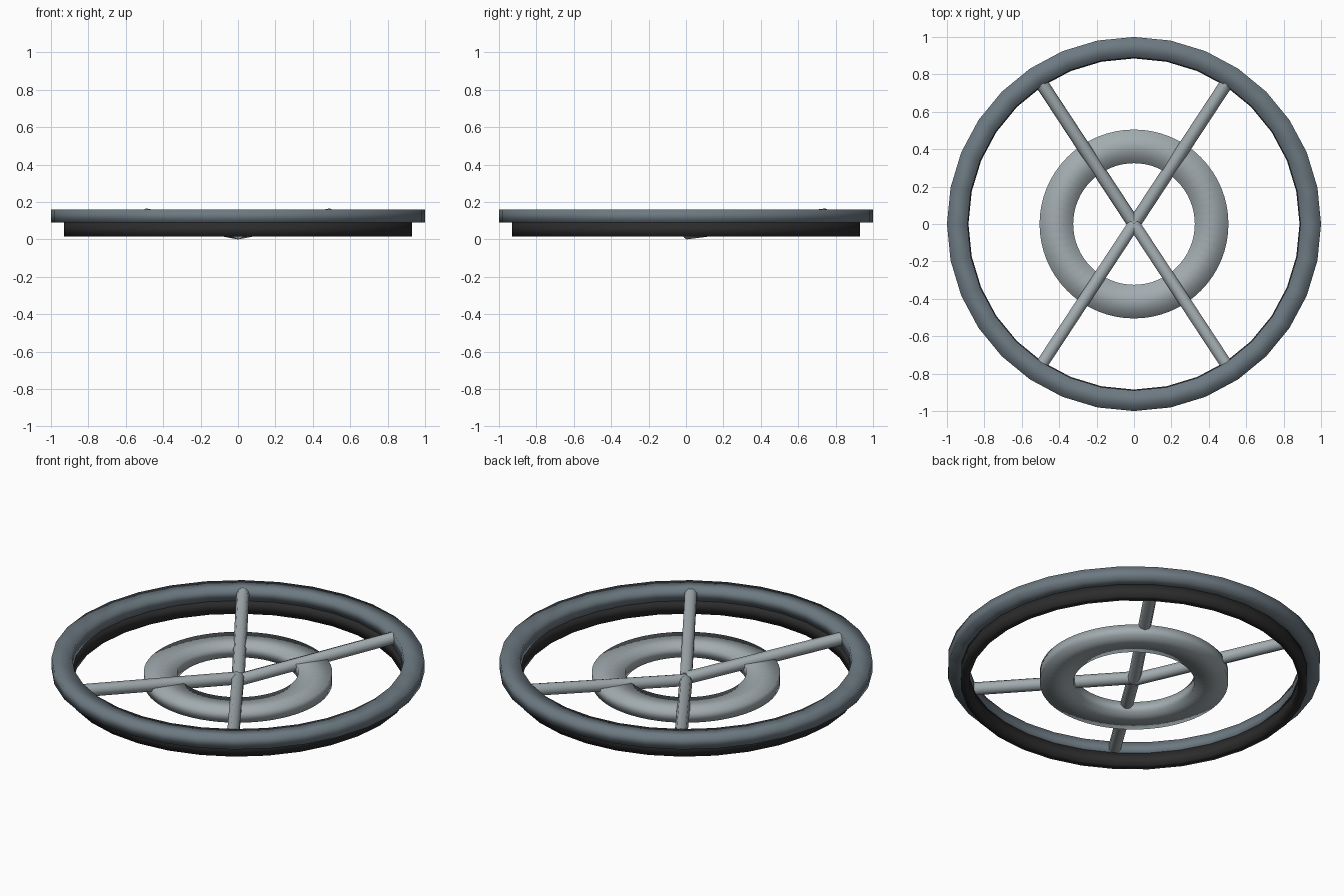
import bpy, bmesh
from math import cos, sin, pi, atan2
from mathutils import Vector, Matrix

if "Cube" in bpy.data.objects:
    bpy.data.objects.remove(bpy.data.objects["Cube"], do_unlink=True)


def material(name, rgb):
    mat = bpy.data.materials.new(name)
    mat.use_nodes = True
    color = (*rgb, 1)
    mat.diffuse_color = color
    mat.node_tree.nodes["Principled BSDF"].inputs["Base Color"].default_value = color
    return mat


def finish(name, bm, mat):
    bmesh.ops.recalc_face_normals(bm, faces=bm.faces)
    for face in bm.faces:
        face.smooth = True
    mesh = bpy.data.meshes.new(name)
    bm.to_mesh(mesh)
    bm.free()
    mesh.materials.append(mat)
    obj = bpy.data.objects.new(name, mesh)
    bpy.context.collection.objects.link(obj)
    return obj


def ring(name, inner, outer, low, high, sides, mat):
    """Band of square section swept around the vertical axis."""
    bm = bmesh.new()
    section = [(outer, low), (outer, high), (inner, high), (inner, low)]
    loops = []
    for i in range(sides):
        a = 2 * pi * i / sides
        loops.append([bm.verts.new((r * cos(a), r * sin(a), z)) for r, z in section])
    for i, here in enumerate(loops):
        there = loops[(i + 1) % sides]
        for j in range(len(section)):
            k = (j + 1) % len(section)
            bm.faces.new((here[j], there[j], there[k], here[k]))
    return finish(name, bm, mat)


def spoke(name, start, end, radius, sides, turn, mat):
    """Straight bar between two points with one corner or flat on top."""
    start, end = Vector(start), Vector(end)
    axis = (end - start).normalized()
    side = axis.cross(Vector((0, 0, 1))).normalized()
    up = side.cross(axis)
    bm = bmesh.new()
    ends = []
    for p in (start, end):
        ends.append([bm.verts.new(p + radius * (cos(a) * up + sin(a) * side))
                     for a in (turn + 2 * pi * i / sides for i in range(sides))])
    for i in range(sides):
        j = (i + 1) % sides
        bm.faces.new((ends[0][i], ends[0][j], ends[1][j], ends[1][i]))
    caps = [bm.faces.new(loop) for loop in ends]
    obj = finish(name, bm, mat)
    bpy.context.view_layer.objects.active = obj
    obj.select_set(True)
    bpy.ops.object.shade_smooth_by_angle(angle=pi / 3)
    obj.select_set(False)
    return obj


slate = material("slate_grey", (0.15, 0.19, 0.22))
silver = material("light_grey", (0.36, 0.41, 0.43))
black = material("soft_black", (0.025, 0.025, 0.025))

# Rim: wide grey band above a narrower black one
ring("upper_rim", 0.89, 1.0, 0.09, 0.16, 32, slate)
ring("lower_rim", 0.885, 0.93, 0.015, 0.09, 32, black)

# Flat inner ring
ring("inner_ring", 0.325, 0.505, 0.018, 0.085, 64, silver)

# Four spokes rising from the middle to the rim
bpy.ops.object.select_all(action='DESELECT')
for x, side in ((1, "left"), (-1, "right")):
    spoke("back_spoke_" + side, (0, 0, 0.035), (x * 0.493, 0.75, 0.131),
          0.035, 8, 0, silver)
    spoke("front_spoke_" + side, (0, 0, 0.047), (x * 0.493, -0.75, 0.127),
          0.035, 8, pi / 8, silver)
